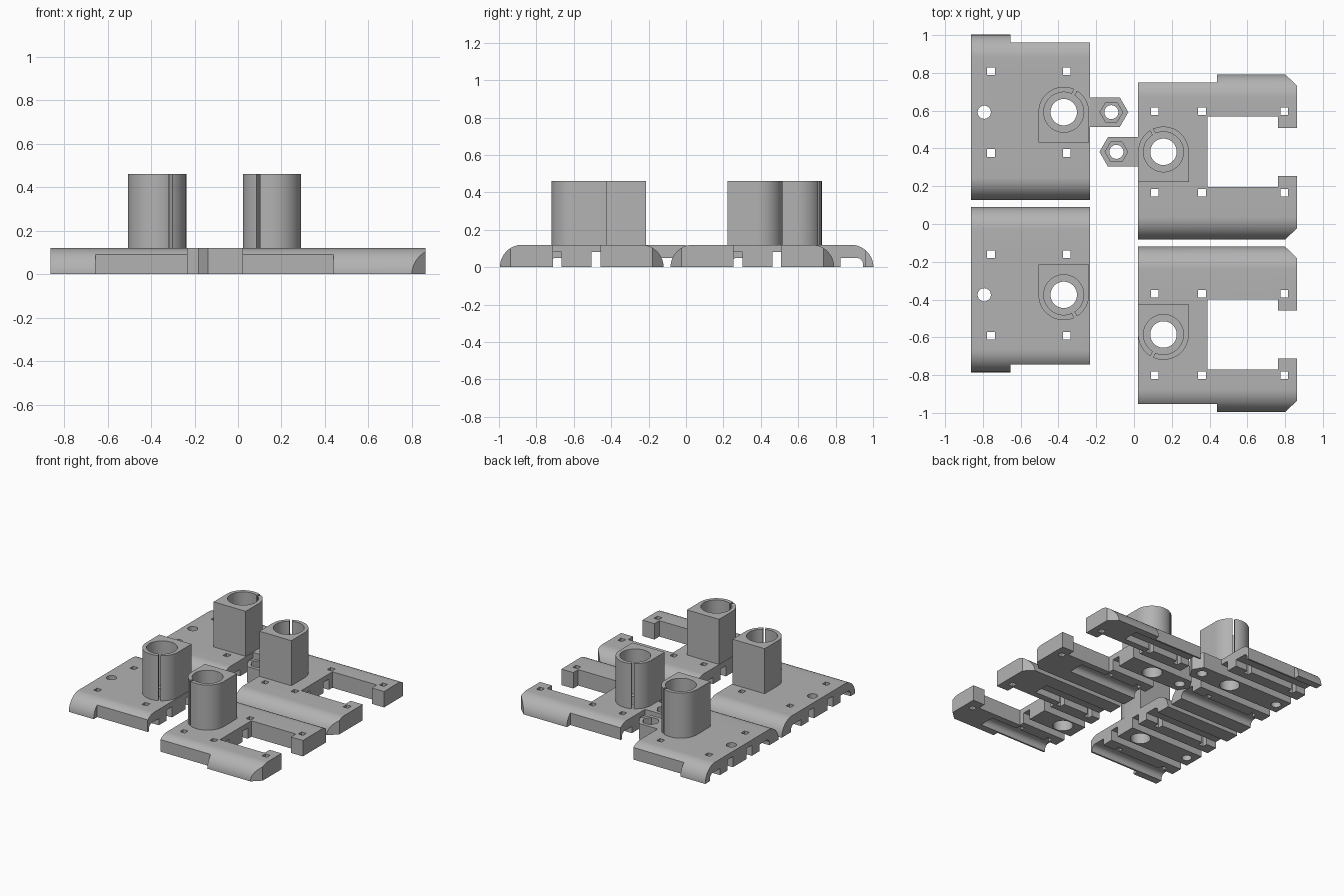
import bpy, bmesh
from math import sin, cos, pi, radians
from mathutils import Vector, Matrix

cube = bpy.data.objects.get("Cube")
if cube:
    bpy.data.objects.remove(cube)

grey = bpy.data.materials.new("plain_grey")
grey.use_nodes = True
COLOUR = (0.45, 0.45, 0.45, 1)
grey.diffuse_color = COLOUR
grey.node_tree.nodes["Principled BSDF"].inputs["Base Color"].default_value = COLOUR

H = 0.12      # plate thickness
TOP = 0.46    # tower top


def arc(cx, cy, r, a0, a1, n=24):
    steps = [radians(a0 + (a1 - a0) * i / n) for i in range(n + 1)]
    return [(cx + r * cos(a), cy + r * sin(a)) for a in steps]


def prism(name, points, lo, hi, along="z"):
    """Extrude a closed outline (x, y) along z, or (y, z) along x."""
    place = (lambda p, d: (p[0], p[1], d)) if along == "z" else (lambda p, d: (d, p[0], p[1]))
    bm = bmesh.new()
    face = bm.faces.new([bm.verts.new(place(p, lo)) for p in points])
    out = bmesh.ops.extrude_face_region(bm, geom=[face])
    move = Vector(place((0, 0), hi - lo))
    bmesh.ops.translate(bm, vec=move, verts=[v for v in out["geom"] if isinstance(v, bmesh.types.BMVert)])
    bmesh.ops.recalc_face_normals(bm, faces=bm.faces)
    mesh = bpy.data.meshes.new(name)
    bm.to_mesh(mesh)
    bm.free()
    mesh.materials.append(grey)
    ob = bpy.data.objects.new(name, mesh)
    bpy.context.collection.objects.link(ob)
    return ob


def rect(x0, x1, y0, y1):
    return [(x0, y0), (x1, y0), (x1, y1), (x0, y1)]


def disc(x, y, r, n=48):
    return arc(x, y, r, 0, 360, n)[:-1]


def combine(ob, tool, operation="DIFFERENCE"):
    mod = ob.modifiers.new("cut", "BOOLEAN")
    mod.object, mod.operation, mod.solver = tool, operation, "EXACT"
    mesh = bpy.data.meshes.new_from_object(ob.evaluated_get(bpy.context.evaluated_depsgraph_get()))
    ob.modifiers.clear()
    ob.data = mesh
    bpy.data.objects.remove(tool)


def cut(ob, points, lo=-0.1, hi=0.6, along="z"):
    bpy.context.view_layer.update()
    tool = prism("cutter", points, lo, hi, along)
    tool.hide_render = True
    combine(ob, tool)


def make_plate(name, plan, x0, x1, grooves, squares, tower_x):
    # rounded slab trimmed to its plan outline
    slab = arc(0.41 - H, 0, H, 0, 90, 16) + arc(-0.465 + H, 0, H, 90, 180, 16)
    ob = prism(name, slab, x0, x1, "x")
    combine(ob, prism("trim", plan, -0.1, 0.3), "INTERSECT")
    for s in (-1, 1):
        # deep channel beside the middle rib, and arched channel under the rim
        cut(ob, rect(*sorted((s * 0.08, s * 0.145)), -0.1, 0.08), *grooves[0], "x")
        arch = [(0.235, -0.1), (0.235, 0.05)] + arc(0.32, 0.015, 0.035, 90, 0, 6) + [(0.355, -0.1)]
        cut(ob, [(s * y, z) for y, z in arch], *grooves[1], "x")
        for x in squares:
            cut(ob, rect(x - 0.02, x + 0.02, s * 0.216 - 0.02, s * 0.216 + 0.02))
    cut(ob, disc(tower_x, 0, 0.07))
    return ob


def make_tower(name, x, slit_angle):
    # half-round, half-square socket with a slit wall
    r = 0.134
    ob = prism(name, arc(x, 0, r, 0, 180, 32) + [(x - r, -0.16), (x + r, -0.16)], H, TOP)
    cut(ob, disc(x, 0, 0.106, 64))
    a = radians(slit_angle)
    u, v = Vector((cos(a), sin(a))), Vector((-sin(a), cos(a))) * 0.008
    c = Vector((x, 0))
    cut(ob, [tuple(p) for p in (c + u * 0.08 - v, c + u * 0.18 - v, c + u * 0.18 + v, c + u * 0.08 + v)])
    return ob


def make_tab(name, edge_x, x, d):
    # hexagonal lug with a nut recess
    w = 0.078
    ob = prism(name, [(edge_x, -w), (x + d * 0.045, -w), (x + d * 0.09, 0), (x + d * 0.045, w), (edge_x, w)], 0, H)
    cut(ob, disc(x, 0, 0.06, 6), 0.06, 0.3)
    cut(ob, disc(x, 0, 0.037, 32))
    return ob


def mirrored_copy(ob, name, y):
    mesh = ob.data.copy()
    mesh.transform(Matrix.Scale(-1, 4, (0, 1, 0)))
    mesh.flip_normals()
    new = bpy.data.objects.new(name, mesh)
    new.location.y = y
    bpy.context.collection.objects.link(new)
    return new


# left plates: full width with a stepped outer edge
left_plan = [(-0.862, -0.6), (-0.233, -0.6), (-0.233, 0.368), (-0.655, 0.368), (-0.655, 0.6), (-0.862, 0.6)]
left_plate = make_plate("left_back_plate", left_plan, -0.9, -0.2, [(-1, 0), (-1, 0)], (-0.757, -0.355), -0.372)
cut(left_plate, disc(-0.793, 0, 0.035))
left_tower = make_tower("left_back_tower", -0.372, 62)
left_tab = make_tab("left_back_tab", -0.233, -0.12, 1)

# right plates: forked, with hooked arm ends and clipped corners
E = 0.862
right_plan = [(0.02, -0.6), (0.8, -0.6), (0.8, -0.465), (E, -0.405), (E, -0.127), (0.762, -0.127),
              (0.762, -0.186), (0.39, -0.186), (0.39, 0.186), (0.762, 0.186), (0.762, 0.127),
              (E, 0.127), (E, 0.352), (0.8, 0.41), (0.8, 0.6), (0.44, 0.6), (0.44, 0.368), (0.02, 0.368)]
right_plate = make_plate("right_back_plate", right_plan, 0, 0.9, [(-0.1, 0.5), (-0.1, 0.6)],
                         (0.11, 0.36, 0.795), 0.156)
right_tower = make_tower("right_back_tower", 0.156, 118)
right_tab = make_tab("right_back_tab", 0.02, -0.093, -1)

# front set mirrors the back set, without the lugs
finished = [left_tab, right_tab]
for side, parts, back_y, front_y in (("left", (left_plate, left_tower), 0.592, -0.375),
                                     ("right", (right_plate, right_tower), 0.382, -0.585)):
    for ob, part in zip(parts, ("plate", "tower")):
        finished += [ob, mirrored_copy(ob, side + "_front_" + part, front_y)]
        ob.location.y = back_y
left_tab.location.y = 0.592
right_tab.location.y = 0.382

bpy.ops.object.select_all(action="DESELECT")
for ob in finished:
    ob.select_set(True)
bpy.context.view_layer.objects.active = finished[0]
bpy.ops.object.shade_smooth_by_angle(angle=radians(25))
